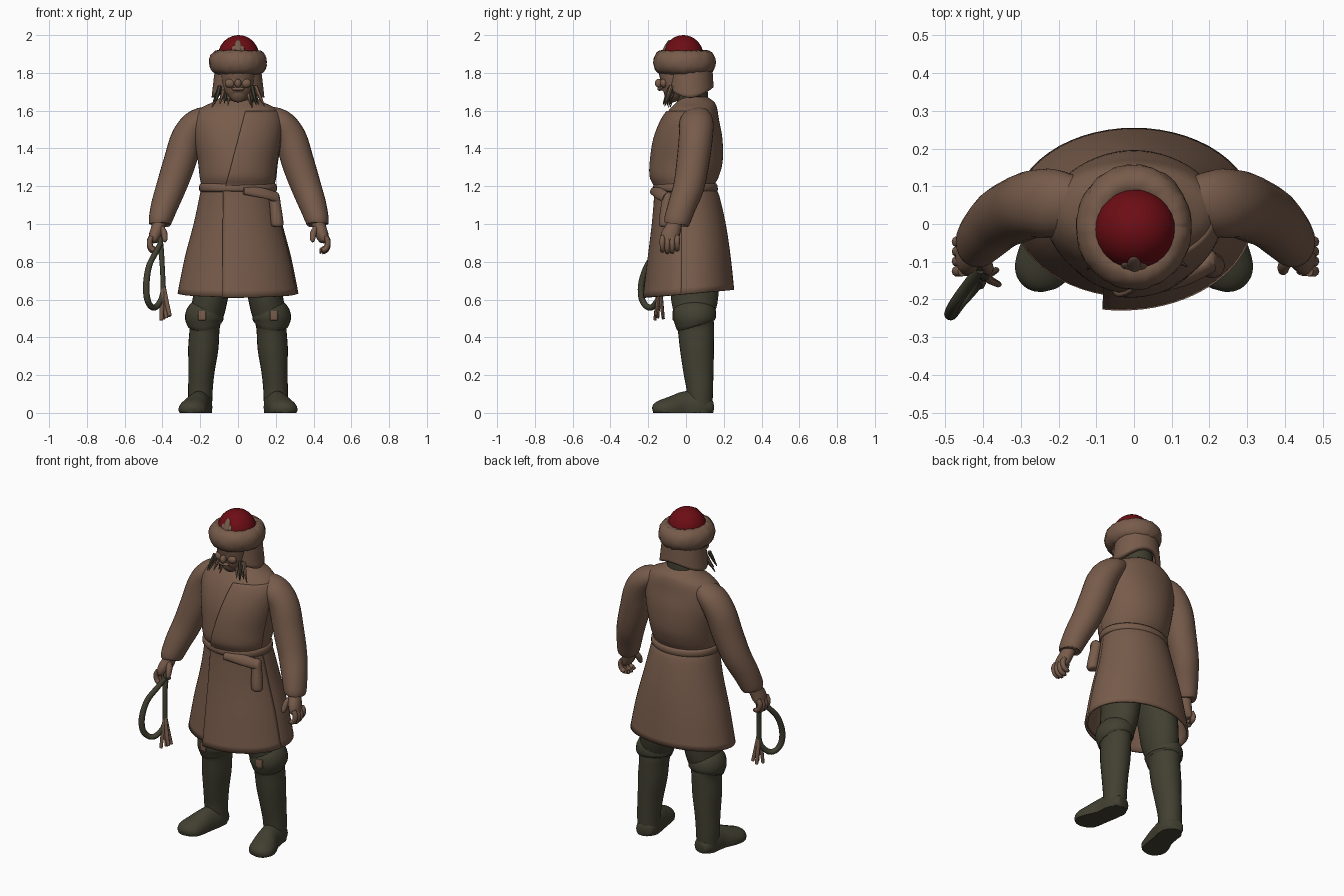
import bpy, bmesh, math, random
from mathutils import Vector, Matrix

random.seed(4)


def material(name, rgb):
    m = bpy.data.materials.new(name)
    m.diffuse_color = (*rgb, 1)
    return m


BROWN = material("brown_cloth", (0.185, 0.106, 0.070))
OLIVE = material("dark_olive", (0.054, 0.051, 0.031))
RED = material("deep_red", (0.15, 0.004, 0.007))


def finish(name, bm, mat, thick=0):
    bmesh.ops.recalc_face_normals(bm, faces=bm.faces)
    me = bpy.data.meshes.new(name)
    bm.to_mesh(me)
    bm.free()
    me.materials.append(mat)
    me.shade_smooth()
    me.set_sharp_from_angle(angle=math.radians(50))
    ob = bpy.data.objects.new(name, me)
    bpy.context.collection.objects.link(ob)
    if thick:
        mod = ob.modifiers.new("thickness", "SOLIDIFY")
        mod.thickness = thick
        mod.offset = -1
    return ob


def skin(name, rows, mat, closed=True, caps=True, thick=0):
    """Join rows of points into one surface."""
    bm = bmesh.new()
    vs = [[bm.verts.new((p[0], p[1], max(p[2], 0))) for p in r] for r in rows]
    n = len(rows[0])
    for a, b in zip(vs, vs[1:]):
        for i in range(n if closed else n - 1):
            j = (i + 1) % n
            bm.faces.new((a[i], a[j], b[j], b[i]))
    if closed and caps:
        bm.faces.new(vs[0])
        bm.faces.new(vs[-1])
    return finish(name, bm, mat, thick)


def spline(pts, k=4):
    """Catmull-Rom refinement of points with any number of values."""
    p = [pts[0]] + list(pts) + [pts[-1]]
    out = []
    for i in range(1, len(p) - 2):
        for s in range(k):
            t = s / k
            out.append([0.5 * (2 * b + (c - a) * t + (2 * a - 5 * b + 4 * c - d) * t * t
                        + (3 * b - a - 3 * c + d) * t ** 3)
                        for a, b, c, d in zip(p[i - 1], p[i], p[i + 1], p[i + 2])])
    return out + [list(pts[-1])]


def tube(name, pts, mat, n=20, k=4):
    """Sweep ovals along a path; points are x, y, z, radius a, radius b."""
    q = spline(pts, k)
    rows = []
    for i, (x, y, z, ra, rb) in enumerate(q):
        t = (Vector(q[min(i + 1, len(q) - 1)][:3]) - Vector(q[max(i - 1, 0)][:3])).normalized()
        a = (Vector((1, 0, 0)) - t * t.x).normalized()
        b = t.cross(a)
        rows.append([Vector((x, y, z)) + a * ra * math.cos(w) + b * rb * math.sin(w)
                     for w in (2 * math.pi * j / n for j in range(n))])
    return skin(name, rows, mat)


def ball(name, loc, size, mat, tilt=0, jitter=0):
    bm = bmesh.new()
    bmesh.ops.create_uvsphere(bm, u_segments=32, v_segments=18, radius=1)
    bm.transform(Matrix.Translation(loc) @ Matrix.Rotation(tilt, 4, 'X') @ Matrix.Diagonal((*size, 1)))
    return finish(name, bm, mat)


def box(name, loc, size, mat, rot=0, bevel=0.01):
    bm = bmesh.new()
    bmesh.ops.create_cube(bm, size=1)
    bm.transform(Matrix.Diagonal((*size, 1)))
    bmesh.ops.bevel(bm, geom=bm.edges[:], offset=bevel, segments=3, affect='EDGES', profile=0.5)
    bm.transform(Matrix.Translation(loc) @ Matrix.Rotation(rot, 4, 'Z'))
    return finish(name, bm, mat)


# Coat body: z, centre y, half width, half depth
COAT = spline([(1.675, .04, .085, .07), (1.645, .05, .135, .10), (1.61, .04, .20, .125),
               (1.55, .025, .235, .15), (1.45, .015, .232, .178), (1.33, .006, .212, .188),
               (1.25, -.005, .203, .178), (1.20, -.005, .194, .157), (1.15, .008, .203, .168),
               (1.0, .022, .235, .188), (.82, .028, .282, .208), (.63, .03, .32, .225)], 4)


def coat_point(ring, w, out=0):
    z, cy, rx, ry = ring
    x, y = (rx + out) * math.cos(w), cy + (ry + out) * math.sin(w)
    return (x, y, z + max(0, 1.1 - z) / .45 * .08 * y)


skin("coat", [[coat_point(r, 2 * math.pi * j / 56) for j in range(56)] for r in COAT],
     BROWN, caps=False, thick=.012)

# Overlapping front panel, its edge runs diagonally across the chest
panel = []
for r in COAT:
    z = r[0]
    if z > 1.6:
        continue
    edge = -.075 if z < 1.17 else -.07 + (z - 1.17) * .25
    low = max(0, (1.15 - z) / .52)
    a0 = -math.pi / 2 + math.asin(edge / r[2])
    panel.append([coat_point(r, a0 + (-.25 - a0) * u / 20, (.010 + .028 * low) * (1 - u / 20) + .001)
                  for u in range(21)])
skin("coat_front_panel", panel, BROWN, closed=False, thick=.014)

# Belt, strap and pouch
skin("belt", [[(rx * math.cos(w), -.003 + ry * math.sin(w), z)
               for w in (2 * math.pi * j / 48 for j in range(48))]
              for z, rx, ry in ((1.215, .198, .162), (1.205, .205, .170), (1.18, .206, .172), (1.17, .199, .164))],
     BROWN, caps=False, thick=.01)
tube("pouch_strap", [(.03, -.178, 1.175, .012, .02), (.13, -.148, 1.165, .014, .03),
                     (.205, -.105, 1.14, .02, .03)], BROWN, 12)
tube("pouch", [(.185, -.09, 1.165, .012, .015), (.19, -.095, 1.15, .028, .030), (.197, -.10, 1.10, .030, .032),
               (.205, -.108, 1.03, .033, .034), (.208, -.11, .995, .032, .032), (.208, -.11, .985, .02, .02)],
     BROWN, 16)

for s, side in ((-1, "right"), (1, "left")):
    d = .008 * (s + 1) / 2  # left arm hangs slightly wider

    def m(pts):
        return [(s * (p[0] + d), *p[1:]) for p in pts]

    # Sleeve
    tube(side + "_sleeve", m([(.13, .05, 1.565, .055, .07), (.21, .055, 1.54, .072, .09), (.268, .052, 1.46, .084, .09),
                              (.308, .037, 1.33, .086, .087), (.352, .015, 1.2, .080, .082),
                              (.388, -.02, 1.1, .072, .075), (.413, -.048, 1.015, .061, .069),
                              (.416, -.052, 1.0, .052, .06)]), BROWN, 24)
    # Hand with curled fingers and thumb
    tube(side + "_palm", m([(.412, -.05, 1.03, .035, .038), (.422, -.065, .985, .036, .042),
                            (.438, -.083, .94, .034, .05), (.45, -.087, .91, .025, .046),
                            (.452, -.088, .9, .012, .03)]), BROWN, 16)
    for i in range(4):
        y = -.125 + i * .026
        e = (0, .008, .006, -.006)[i]
        tube(f"{side}_finger_{i + 1}", m([(.455, y, .935, .013, .014), (.468, y, .905 - e, .015, .015),
                                          (.460, y, .872 - e, .014, .014), (.437, y, .860 - e, .013, .013),
                                          (.424, y, .862 - e, .006, .006)]), BROWN, 10)
    tube(side + "_thumb", m([(.41, -.08, .985, .016, .018), (.392, -.105, .955, .017, .018),
                             (.387, -.122, .92, .014, .014), (.389, -.127, .905, .006, .006)]), BROWN, 10)

    d = 0
    # Trouser leg, boot shaft with bulging cuff, foot
    tube(side + "_trouser_leg", m([(.085, .04, 1.0, .10, .12), (.11, .04, .85, .105, .13), (.135, .045, .7, .098, .128),
                                   (.148, .045, .6, .092, .124), (.165, .045, .52, .088, .105),
                                   (.175, .05, .47, .07, .08)]), OLIVE, 24)
    tube(side + "_boot_shaft", m([(.163, .045, .565, .080, .100), (.170, .045, .54, .096, .113),
                                  (.178, .045, .505, .103, .114), (.178, .047, .475, .094, .104),
                                  (.177, .052, .45, .080, .097), (.184, .058, .34, .080, .090),
                                  (.193, .066, .22, .069, .080), (.199, .073, .12, .065, .070),
                                  (.2, .073, .0, .062, .066)]), OLIVE, 24)
    tube(side + "_boot_foot", m([(.193, .142, .03, .03, .03), (.195, .128, .03, .05, .05), (.2, .07, .03, .065, .085),
                                 (.212, -.01, .025, .064, .088), (.232, -.08, .02, .074, .068),
                                 (.245, -.13, .018, .072, .052), (.250, -.162, .015, .05, .036),
                                 (.251, -.176, .012, .02, .015)]), OLIVE, 20)
    box(side + "_knee_patch", (s * .19, -.064, .515), (.042, .012, .05), BROWN, s * .1, .004)

# Neck and head
tube("neck", [(0, .03, 1.56, .095, .085), (0, .035, 1.66, .088, .082), (0, .03, 1.76, .085, .08)], OLIVE)
tube("head", [(0, -.105, 1.668, .02, .02), (0, -.092, 1.678, .048, .047), (0, -.07, 1.71, .074, .072),
              (0, -.055, 1.75, .085, .086), (0, -.045, 1.80, .09, .10), (0, -.03, 1.86, .09, .10)], BROWN, 24)
ball("nose", (0, -.143, 1.745), (.018, .022, .024), BROWN)
ball("moustache", (0, -.138, 1.715), (.036, .014, .010), BROWN)
for s in (-1, 1):
    ball("cheek", (s * .042, -.118, 1.745), (.028, .02, .024), BROWN)

# Hat: side and back flap, fur band, dome, badge
flap = []
for u in range(9):
    t = u / 8
    row = []
    for j in range(41):
        w = math.radians(-58 + 296 * j / 40)
        side = abs(math.cos(w))
        drop = .10 + .055 * side ** 2
        row.append(((.122 + .018 * t) * math.cos(w), .022 + (.118 + .006 * t) * math.sin(w), 1.825 - t * drop))
    flap.append(row)
skin("hat_flap", flap, BROWN, closed=False, thick=.028)

fur = []
for i in range(56):
    a = 2 * math.pi * i / 56
    row = []
    for j in range(20):
        b = 2 * math.pi * j / 20
        f = 1 + random.uniform(-.05, .05)
        c = math.cos(b) * .048 * f
        row.append(((.106 + c) * math.cos(a), -.008 + (.118 + c) * math.sin(a), 1.856 + .063 * f * math.sin(b)))
    fur.append(row)
skin("hat_fur_band", fur + [fur[0]], BROWN, caps=False)
ball("hat_dome", (.003, -.014, 1.885), (.11, .108, .115), RED)
ball("hat_badge_centre", (0, -.108, 1.937), (.018, .008, .042), BROWN, -.5)
for s in (-1, 1):
    ball("hat_badge_wing", (s * .016, -.110, 1.925), (.018, .008, .022), BROWN, -.4)

# Loose hair strands and ties round the collar
for i in range(16):
    s = -1 if i % 2 else 1
    x, y = random.uniform(.035, .10), random.uniform(-.11, -.06)
    tx, tz = x + random.uniform(.005, .05), random.uniform(1.615, 1.66)
    tube(f"hair_strand_{i + 1}", [(s * x, y + .02, 1.73, .012, .012),
                                  (s * (x + tx) / 2, y, (1.72 + tz) / 2, .010, .008),
                                  (s * tx, y - .015, tz, .002, .002)], OLIVE if i % 4 < 2 else BROWN, 6, 3)

# Whip: handle, coiled lash, frayed ends
tube("whip_handle", [(-.418, -.09, .95, .014, .014), (-.408, -.12, .87, .015, .015),
                     (-.400, -.135, .76, .013, .013), (-.395, -.14, .64, .014, .014)], OLIVE, 10)
tube("whip_lash", [(-.408, -.12, .90, .014, .014), (-.435, -.155, .85, .015, .015), (-.470, -.205, .78, .016, .016),
                   (-.485, -.235, .69, .017, .017), (-.482, -.235, .61, .017, .017), (-.462, -.21, .565, .016, .016),
                   (-.435, -.18, .56, .016, .016), (-.408, -.15, .60, .014, .014), (-.396, -.14, .66, .010, .010)],
     OLIVE, 12, 5)
for i, (dx, dy) in enumerate(((-.018, -.025), (-.006, .02), (.008, -.01), (.022, .018), (.028, -.02))):
    tube(f"whip_tassel_{i + 1}", [(-.395, -.14, .68, .010, .010), (-.393 + dx * .5, -.14 + dy * .5, .59, .012, .010),
                                  (-.388 + dx, -.14 + dy, .49 + .006 * i, .010, .008)], BROWN, 8)
